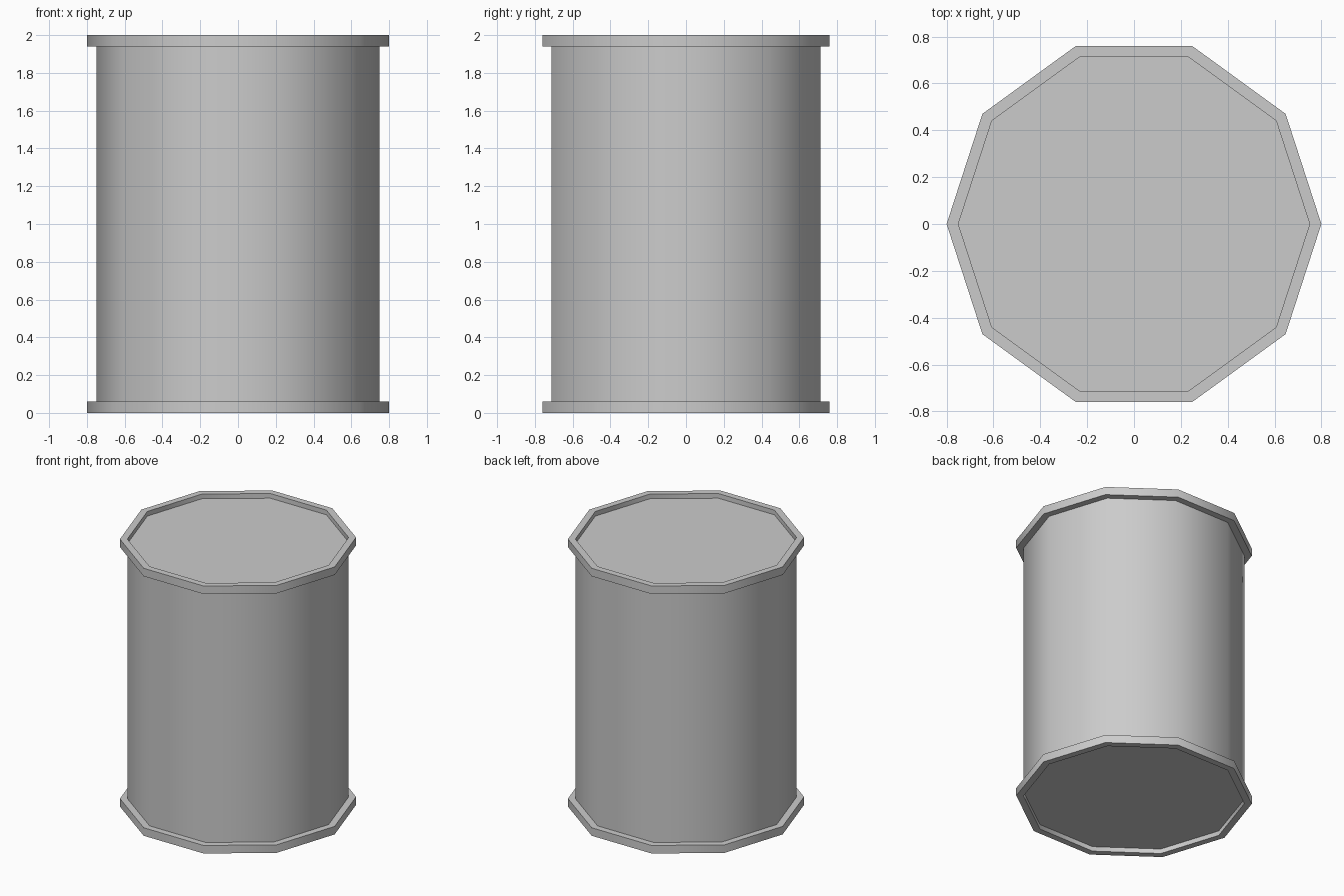
import bpy, bmesh, math

if "Cube" in bpy.data.objects:
    bpy.data.objects.remove(bpy.data.objects["Cube"])

SIDES = 10
BODY_R, RIM_R = 0.75, 0.80
HEIGHT, RIM_H, RECESS = 2.0, 0.06, 0.035

# half profile (radius, height), from the bottom recess up to the waist
lower = [(BODY_R, RECESS), (BODY_R, 0), (RIM_R, 0), (RIM_R, RIM_H), (BODY_R, RIM_H)]
# mirror it for the top rim
profile = lower + [(r, HEIGHT - z) for r, z in reversed(lower)]

bm = bmesh.new()
rings = []
for r, z in profile:
    rings.append([bm.verts.new((r * math.cos(2 * math.pi * i / SIDES),
                                r * math.sin(2 * math.pi * i / SIDES), z))
                  for i in range(SIDES)])

# wall, rims and recess sides
for a, b in zip(rings, rings[1:]):
    for i in range(SIDES):
        j = (i + 1) % SIDES
        bm.faces.new((a[i], a[j], b[j], b[i]))

# recessed bottom and lid
bm.faces.new(list(reversed(rings[0])))
bm.faces.new(rings[-1])
bmesh.ops.recalc_face_normals(bm, faces=bm.faces[:])

mesh = bpy.data.meshes.new("barrel")
bm.to_mesh(mesh)
bm.free()
barrel = bpy.data.objects.new("barrel", mesh)
bpy.context.collection.objects.link(barrel)

# smooth round the ten sides, sharp at the rims
bpy.context.view_layer.objects.active = barrel
barrel.select_set(True)
bpy.ops.object.shade_smooth_by_angle(angle=math.radians(40))
